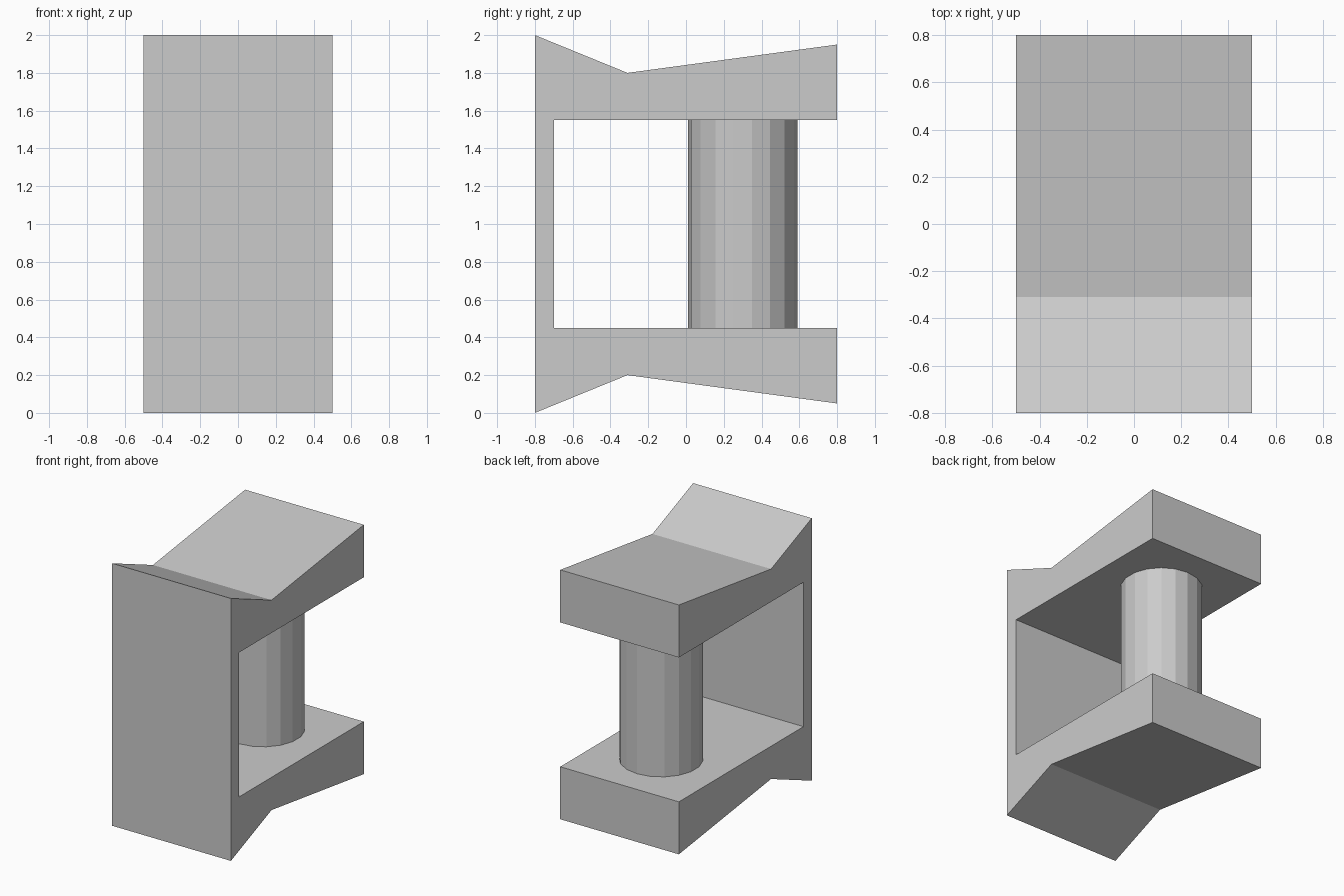
import bpy
import bmesh

cube = bpy.data.objects.get("Cube")
if cube:
    bpy.data.objects.remove(cube, do_unlink=True)

# Plain grey for every part
grey = bpy.data.materials.new("plain grey")
grey.use_nodes = True
grey.diffuse_color = (0.6, 0.6, 0.6, 1)
grey.node_tree.nodes["Principled BSDF"].inputs["Base Color"].default_value = (0.6, 0.6, 0.6, 1)


def add_object(name, bm):
    bmesh.ops.recalc_face_normals(bm, faces=bm.faces)
    mesh = bpy.data.meshes.new(name)
    bm.to_mesh(mesh)
    bm.free()
    mesh.materials.append(grey)
    obj = bpy.data.objects.new(name, mesh)
    bpy.context.collection.objects.link(obj)
    return obj


# Bracket: lower half of the side profile, mirrored about mid height
lower = [(-0.7, 0.45), (0.8, 0.45), (0.8, 0.05), (-0.31, 0.2), (-0.8, 0)]
upper = [(y, 2 - z) for y, z in reversed(lower)]
bm = bmesh.new()
side = bm.faces.new([bm.verts.new((-0.5, y, z)) for y, z in lower + upper])
extruded = bmesh.ops.extrude_face_region(bm, geom=[side], use_keep_orig=True)
moved = [v for v in extruded["geom"] if isinstance(v, bmesh.types.BMVert)]
bmesh.ops.translate(bm, verts=moved, vec=(1, 0, 0))
add_object("bracket", bm)

# Faceted pillar between the two arms
bm = bmesh.new()
bmesh.ops.create_cone(bm, cap_ends=True, segments=18, radius1=0.29, radius2=0.29, depth=1.1)
pillar = add_object("pillar", bm)
pillar.location = (0, 0.3, 1)
